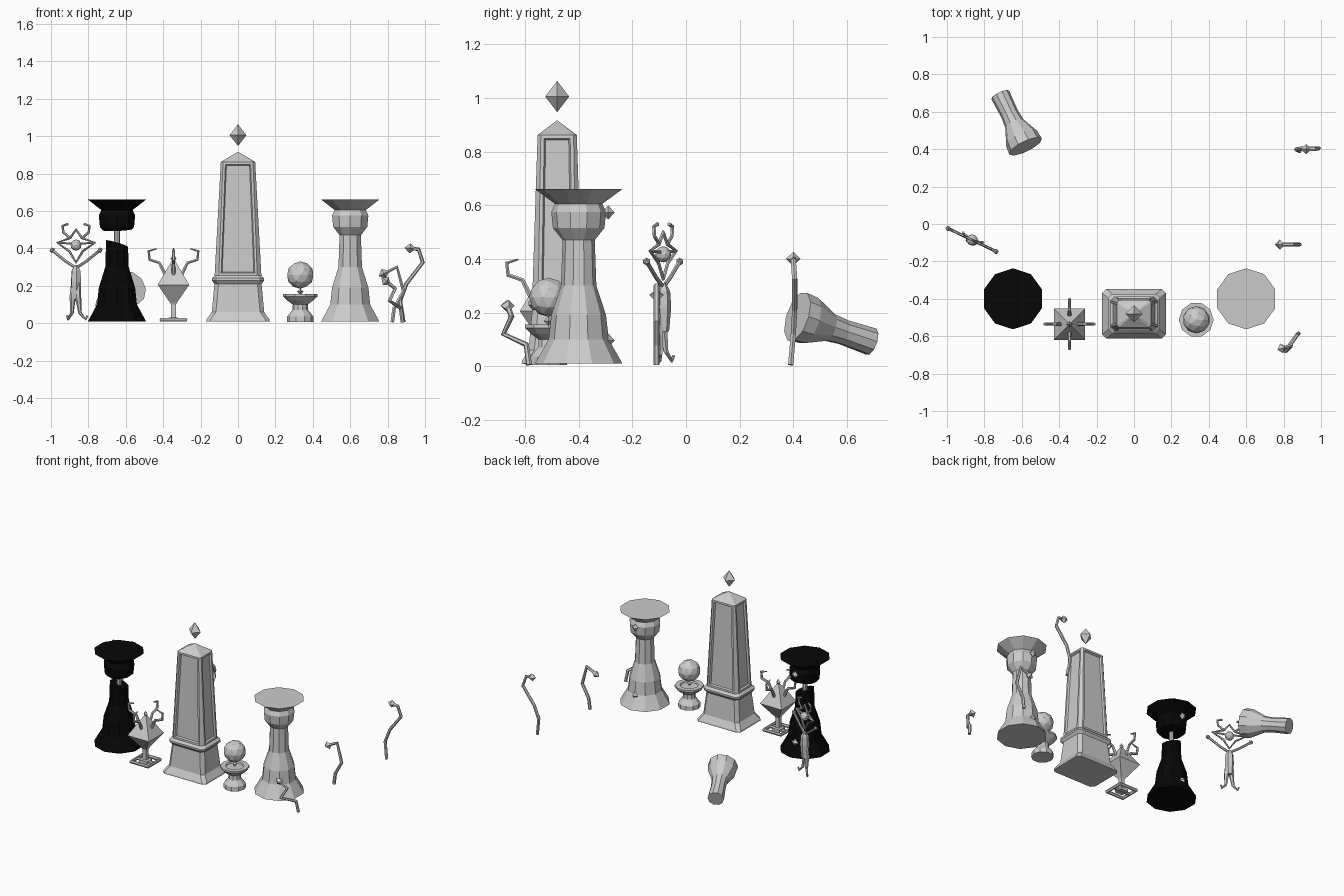
import bpy, bmesh
from math import pi, cos, sin, radians
from mathutils import Vector, Matrix

if "Cube" in bpy.data.objects:
    bpy.data.objects.remove(bpy.data.objects["Cube"])


def material(name, value):
    m = bpy.data.materials.new(name)
    m.use_nodes = True
    m.diffuse_color = (value, value, value, 1)
    m.node_tree.nodes["Principled BSDF"].inputs["Base Color"].default_value = (value, value, value, 1)
    return m


STONE = material("pale grey stone", 0.6)
BLACK = material("black stone", 0.002)


def add(name, mesh, mat, loc=(0, 0, 0), rot=None):
    mesh.materials.clear()
    mesh.materials.append(mat)
    ob = bpy.data.objects.new(name, mesh)
    ob.matrix_world = Matrix.Translation(loc) @ (rot.to_4x4() if rot else Matrix())
    bpy.context.collection.objects.link(ob)
    return ob


def finish(name, bm, mat, loc=(0, 0, 0), rot=None):
    bmesh.ops.recalc_face_normals(bm, faces=bm.faces)
    me = bpy.data.meshes.new(name)
    bm.to_mesh(me)
    bm.free()
    return add(name, me, mat, loc, rot)


def loft(rings):
    """Skin a stack of equal rings and cap both ends."""
    bm = bmesh.new()
    rows = [[bm.verts.new(p) for p in ring] for ring in rings]
    n = len(rows[0])
    for a, b in zip(rows, rows[1:]):
        for i in range(n):
            j = (i + 1) % n
            bm.faces.new((a[i], a[j], b[j], b[i]))
    bm.faces.new(rows[0][::-1])
    bm.faces.new(rows[-1])
    return bm


def turned(profile, sides, turn=0.0):
    return loft([[(r * cos(turn + 2 * pi * i / sides), r * sin(turn + 2 * pi * i / sides), z)
                  for i in range(sides)] for r, z in profile])


def gem(name, loc, rx, rz, rot=None):
    bm = turned([(rx * 0.02, -rz), (rx, 0), (rx * 0.02, rz)], 4)
    return finish(name, bm, STONE, loc, rot)


def ball(name, loc, r, detail):
    bm = bmesh.new()
    bmesh.ops.create_icosphere(bm, subdivisions=detail, radius=r)
    return finish(name, bm, STONE, loc)


def rod(name, points, r, loc=(0, 0, 0), rot=None, closed=False, radii=None):
    cu = bpy.data.curves.new(name, "CURVE")
    cu.dimensions = "3D"
    cu.bevel_depth, cu.bevel_resolution, cu.use_fill_caps = r, 1, True
    sp = cu.splines.new("POLY")
    sp.points.add(len(points) - 1)
    for i, p in enumerate(points):
        sp.points[i].co = (*p, 1)
        sp.points[i].radius = radii[i] if radii else 1
    sp.use_cyclic_u, sp.use_smooth = closed, False
    tmp = bpy.data.objects.new(name + " path", cu)
    me = bpy.data.meshes.new_from_object(tmp)
    bpy.data.objects.remove(tmp)
    return add(name, me, STONE, loc, rot)


# Obelisk: chamfered rectangular rings with recessed panels on the shaft
def slab(hx, hy, z, c=0.022):
    corners = [(hx, -hy + c), (hx, hy - c), (hx - c, hy), (-hx + c, hy),
               (-hx, hy - c), (-hx, -hy + c), (-hx + c, -hy), (hx - c, -hy)]
    return [(x, y, z) for x, y in corners]


bm = loft([slab(0.17, 0.133, 0.01), slab(0.168, 0.131, 0.02), slab(0.14, 0.107, 0.06),
           slab(0.126, 0.093, 0.21), slab(0.14, 0.107, 0.228), slab(0.14, 0.107, 0.24),
           slab(0.125, 0.093, 0.255), slab(0.092, 0.073, 0.862, 0.012),
           slab(0.002, 0.002, 0.915, 0.001)])
bm.normal_update()
panels = [f for f in bm.faces if 0.4 < f.calc_center_median().z < 0.7 and f.calc_area() > 0.05]
bmesh.ops.recalc_face_normals(bm, faces=bm.faces)
bmesh.ops.inset_individual(bm, faces=panels, thickness=0.018, depth=0.0)
bmesh.ops.inset_individual(bm, faces=panels, thickness=0.008, depth=-0.012)
finish("obelisk", bm, STONE, (0, -0.48, 0))
gem("floating_crystal", (0, -0.48, 1.005), 0.045, 0.057)

# Columns: one whole, one snapped in two around a thin core
COLUMN = [(0.163, 0.01), (0.112, 0.1), (0.102, 0.19), (0.066, 0.3), (0.06, 0.47),
          (0.096, 0.515), (0.102, 0.575), (0.088, 0.605), (0.163, 0.66)]


def column(name, x, mat, cut=None):
    bm = turned(COLUMN, 10, radians(18))
    if cut:
        point, normal = cut
        bmesh.ops.bisect_plane(bm, geom=bm.verts[:] + bm.edges[:] + bm.faces[:],
                               plane_co=point, plane_no=normal, clear_outer=True)
        bmesh.ops.holes_fill(bm, edges=[e for e in bm.edges if e.is_boundary])
    finish(name, bm, mat, (x, -0.4, 0))


column("whole_column", 0.6, STONE)
column("broken_column_base", -0.647, BLACK, ((0, 0, 0.425), (0.3, 0.1, 1)))
column("broken_column_capital", -0.647, BLACK, ((0, 0, 0.5), (0.04, 0.1, -1)))
finish("broken_column_core", turned([(0.015, 0.3), (0.015, 0.56)], 8), STONE, (-0.647, -0.4, 0))
for x, side in ((0.6, "left"), (-0.647, "right")):
    gem(side + "_upper_stud", (x, -0.29, 0.573), 0.024, 0.026)
    gem(side + "_lower_stud", (x, -0.29, 0.096), 0.024, 0.026)

# Fallen column fragment lying behind
start, end = Vector((-0.58, 0.415, 0.185)), Vector((-0.715, 0.69, 0.092))
axis = end - start
bm = turned([(0.097, 0), (0.092, 0.05), (0.054, 0.14), (0.048, 0.2), (0.053, axis.length)], 10)
finish("fallen_fragment", bm, STONE, start, axis.to_track_quat("Z", "Y").to_matrix())

# Globe on a turned pedestal
bm = turned([(0.072, 0.005), (0.07, 0.035), (0.042, 0.07), (0.04, 0.1), (0.068, 0.12),
             (0.093, 0.143), (0.093, 0.156), (0.06, 0.156), (0.055, 0.148)], 10)
finish("globe_pedestal", bm, STONE, (0.333, -0.512, 0))
gem("globe_support", (0.333, -0.512, 0.168), 0.018, 0.018)
ball("globe", (0.333, -0.512, 0.257), 0.073, 2)

# Square crystal stand with four hooked arms
STAND = (-0.345, -0.535, 0)
h = 0.066
rod("stand_foot_frame", [(-h, -h, 0.018), (h, -h, 0.018), (h, h, 0.018), (-h, h, 0.018)],
    0.012, STAND, closed=True)
rod("stand_foot_bar", [(-h, 0, 0.018), (h, 0, 0.018)], 0.011, STAND)
d = 2 ** 0.5
bm = turned([(0.03 * d, 0.01), (0.03 * d, 0.028), (0.014 * d, 0.03), (0.014 * d, 0.1),
             (0.02 * d, 0.112), (0.084 * d, 0.205), (0.003, 0.345)], 4, pi / 4)
finish("stand_crystal", bm, STONE, STAND)
arm = [(0.045, 0, 0.262), (0.075, 0, 0.322), (0.128, 0, 0.34), (0.133, 0, 0.385), (0.09, 0, 0.398)]
for i in range(4):
    rod("stand_arm_%d" % (i + 1), arm, 0.009, STAND, Matrix.Rotation(i * pi / 2, 3, "Z"),
        radii=[1.2, 1, 1, 0.9, 0.4])
gem("stand_tip", (-0.345, -0.535, 0.345), 0.016, 0.024)

# Star-headed figure, turned a little to the side
SPOT, TURN = Vector((-0.866, -0.085, 0)), Matrix.Rotation(radians(-25.7), 3, "Z")


def place(u, z, v=0):
    return SPOT + TURN @ Vector((u, v, z))


ball("figure_head", place(0, 0.417), 0.03, 2)
star = [(0, 0.5), (0.035, 0.455), (0.112, 0.43), (0.04, 0.385),
        (0, 0.325), (-0.04, 0.385), (-0.112, 0.43), (-0.035, 0.455)]
rod("figure_star", [(u, 0, z) for u, z in star], 0.007, SPOT, TURN, closed=True)
finish("figure_torso", turned([(0.01, 0.31), (0.026, 0.28), (0.03, 0.22), (0.022, 0.13)], 6),
       STONE, SPOT, TURN)
for s, side in ((1, "left"), (-1, "right")):
    def limb(part, pts, r, radii=None):
        rod("figure_%s_%s" % (side, part), [(s * u, v, z) for u, v, z in pts], r, SPOT, TURN, radii=radii)
    limb("horn", [(0.035, 0, 0.455), (0.075, 0, 0.485), (0.08, 0, 0.52), (0.048, 0, 0.53)], 0.007)
    limb("arm", [(0, 0, 0.295), (0.06, 0, 0.33), (0.142, 0, 0.39)], 0.008)
    limb("leg", [(0.012, 0, 0.25), (0.016, -0.008, 0.14), (0.024, 0, 0.055), (0.052, 0.01, 0.02),
                 (0.06, 0.015, 0.04)], 0.012, [1, 1.4, 0.8, 0.6, 0.5])
    limb("brace", [(0.025, 0, 0.425), (0.112, 0, 0.43)], 0.006)
    ball("figure_%s_hand" % side, place(s * 0.142, 0.39), 0.015, 1)

# Bent poles, each ending in a faceted head
poles = {
    "tall_pole": [(0.885, 0.39, 0.005), (0.867, 0.4, 0.12), (0.9, 0.405, 0.21),
                  (0.988, 0.405, 0.325), (0.965, 0.4, 0.395), (0.92, 0.4, 0.4)],
    "middle_pole": [(0.825, -0.11, 0.005), (0.835, -0.11, 0.08), (0.885, -0.11, 0.17),
                    (0.85, -0.11, 0.3), (0.78, -0.11, 0.265)],
    "short_pole": [(0.88, -0.585, 0.005), (0.87, -0.595, 0.08), (0.81, -0.68, 0.12),
                   (0.84, -0.65, 0.185), (0.79, -0.665, 0.225)],
}
for name, pts in poles.items():
    rod(name, pts, 0.011)
    tip, before = Vector(pts[-1]), Vector(pts[-2])
    gem(name + "_head", tip, 0.027, 0.03, (tip - before).to_track_quat("Z", "Y").to_matrix())
